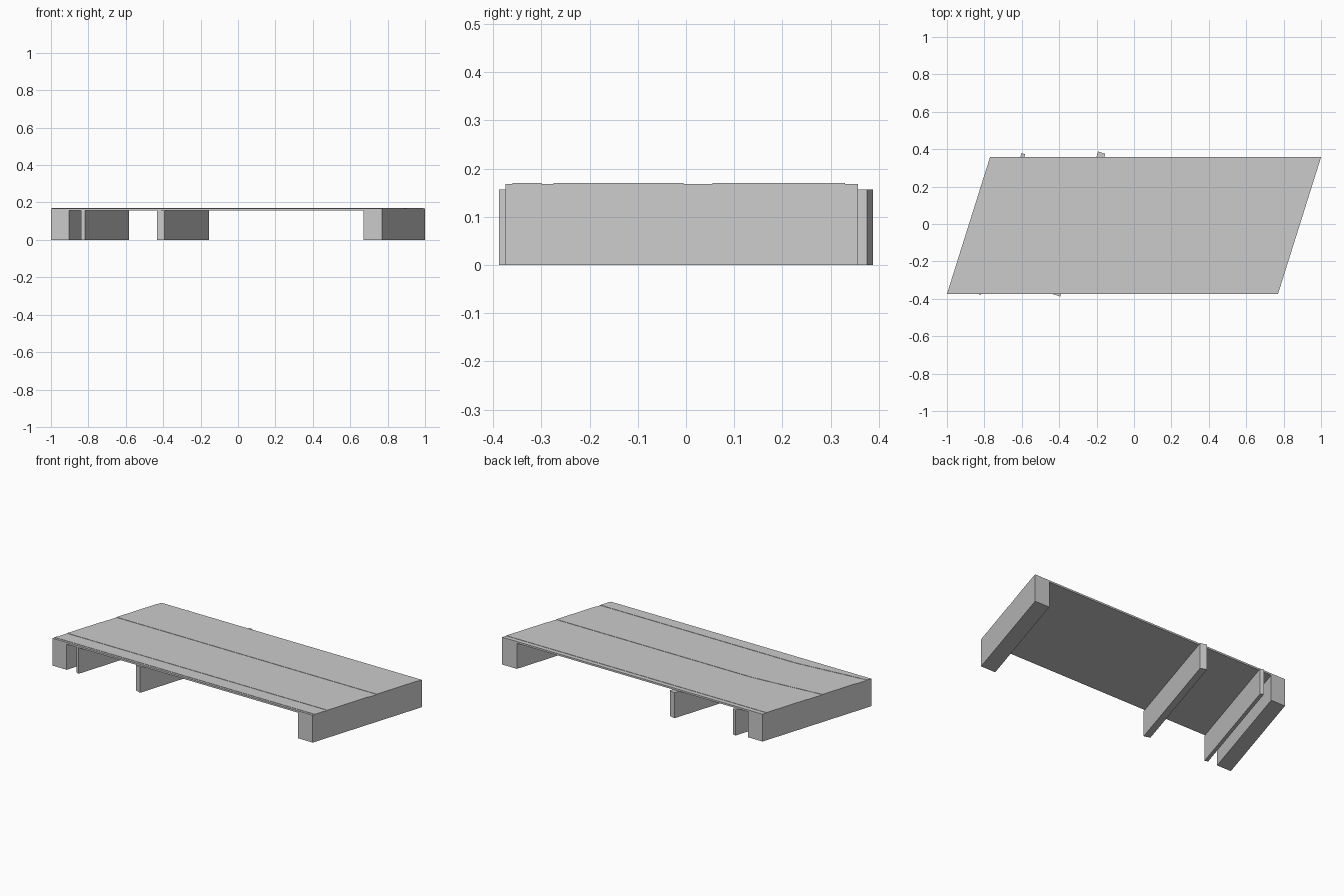
import bpy
import bmesh
import math

if "Cube" in bpy.data.objects:
    bpy.data.objects.remove(bpy.data.objects["Cube"])

Y0, Y1 = -0.374, 0.357           # front and back edges of the deck
SKEW = 0.23 / (Y1 - Y0)          # sideways lean of the plan per unit of depth
DECK_LOW, DECK_TOP, STRIP_TOP = 0.157, 0.168, 0.170


def left_x(y):
    return -1.0 + SKEW * (y - Y0)


def prism(name, outline, z0, z1):
    """Extrude a plan outline between two heights."""
    bm = bmesh.new()
    face = bm.faces.new([bm.verts.new((x, y, z0)) for x, y in outline])
    top = bmesh.ops.extrude_face_region(bm, geom=[face])
    for v in top["geom"]:
        if isinstance(v, bmesh.types.BMVert):
            v.co.z = z1
    bmesh.ops.recalc_face_normals(bm, faces=bm.faces)
    mesh = bpy.data.meshes.new(name)
    bm.to_mesh(mesh)
    bm.free()
    obj = bpy.data.objects.new(name, mesh)
    bpy.context.collection.objects.link(obj)
    return obj


def skewed(name, start, width, z0, z1):
    """Parallelogram spanning the deck depth, offset from its left edge."""
    pts = [(left_x(Y0) + start, Y0), (left_x(Y0) + start + width, Y0),
           (left_x(Y1) + start + width, Y1), (left_x(Y1) + start, Y1)]
    return prism(name, pts, z0, z1)


# Deck slab and the two solid end supports
skewed("deck", 0, 1.77, DECK_LOW, DECK_TOP)
skewed("left_end_support", 0, 0.097, 0, DECK_LOW)
skewed("right_end_support", 1.67, 0.10, 0, DECK_LOW)

# Square-ended walls under the deck, turned to follow its slant
angle = math.atan(SKEW)
for name, cx, width, length in (("thin_wall", -0.710, 0.021, 0.788),
                                ("thick_wall", -0.293, 0.040, 0.800)):
    w, h = width / 2, length / 2
    wall = prism(name, [(-w, -h), (w, -h), (w, h), (-w, h)], 0, DECK_LOW)
    wall.location.x = cx
    wall.rotation_euler.z = -angle

# Slightly raised surface strips: front edge, back edge at left, back edge at right
strips = (("front_strip", -0.360, -0.345, -0.300),
          ("middle_strip", -0.275, -0.045, -0.005),
          ("back_strip", 0.055, 0.330, 0.330))
for name, f, bl, br in strips:
    kink_x = left_x(br) + 0.44
    pts = [(left_x(f), f), (left_x(f) + 1.77, f), (left_x(br) + 1.77, br),
           (kink_x, br), (left_x(bl), bl)]
    prism(name, pts, DECK_TOP, STRIP_TOP)
